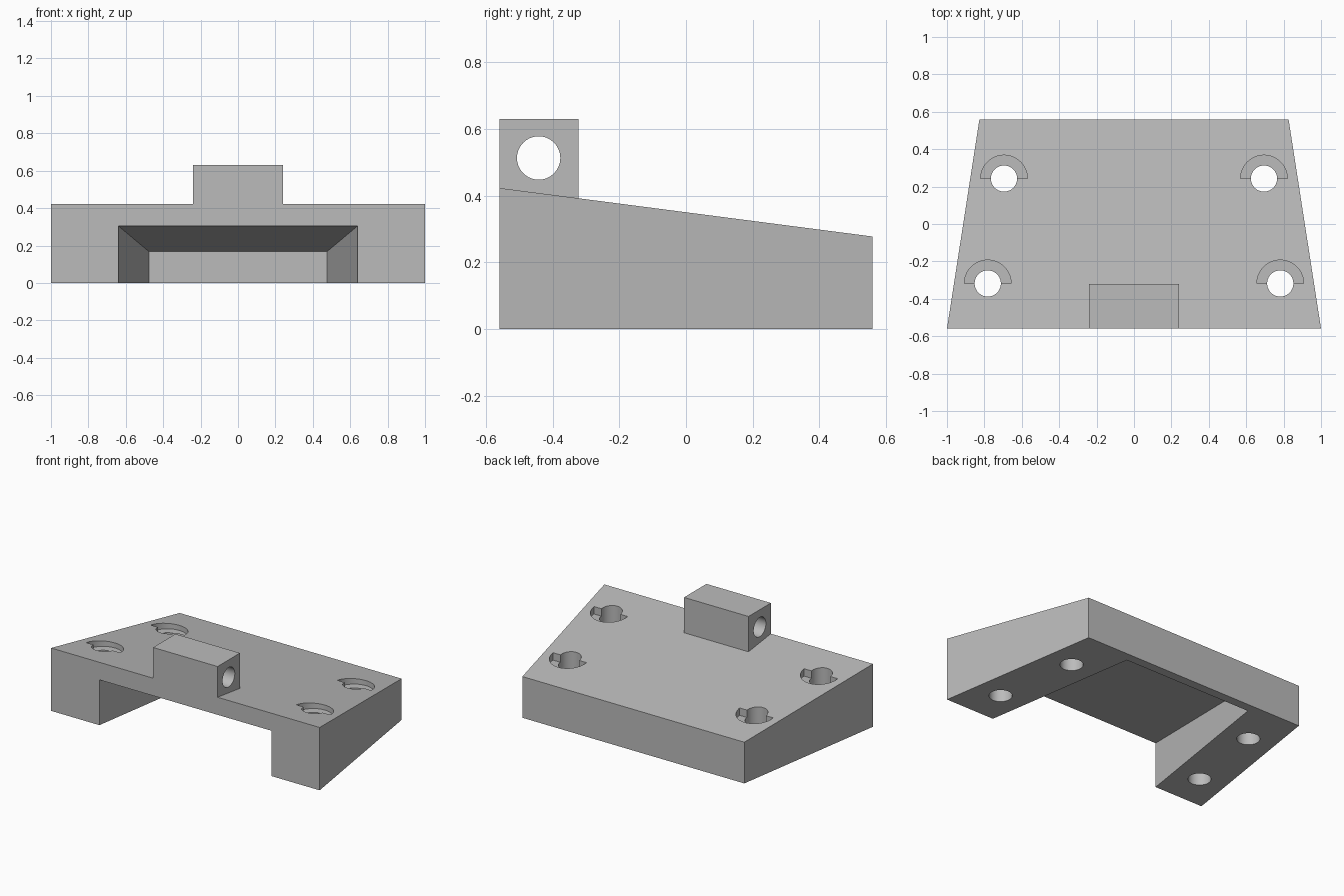
import bpy, bmesh, math
from mathutils import Matrix

default = bpy.data.objects.get("Cube")
if default:
    bpy.data.objects.remove(default, do_unlink=True)

FRONT, BACK = -0.56, 0.56
SLOPE = -0.13            # fall of the top face towards the back
SPLAY = -0.155           # narrowing of the sides towards the back
SEGMENTS = 64

grey = bpy.data.materials.new("plain_grey")
grey.use_nodes = True
grey.diffuse_color = (0.5, 0.5, 0.5, 1)
grey.node_tree.nodes["Principled BSDF"].inputs["Base Color"].default_value = (0.5, 0.5, 0.5, 1)


def make_object(name, bm):
    bmesh.ops.recalc_face_normals(bm, faces=bm.faces)
    mesh = bpy.data.meshes.new(name)
    bm.to_mesh(mesh)
    bm.free()
    mesh.materials.append(grey)
    obj = bpy.data.objects.new(name, mesh)
    bpy.context.collection.objects.link(obj)
    return obj


def wedge(name, y0, y1, half_width, bottom, top, slope=0.0, splay=0.0):
    """Block whose top and sides taper from the front plane to the back."""
    bm = bmesh.new()
    bmesh.ops.create_cube(bm, size=2)
    for v in bm.verts:
        y = y1 if v.co.y > 0 else y0
        run = y - FRONT
        x = math.copysign(half_width + splay * run, v.co.x)
        z = top + slope * run if v.co.z > 0 else bottom
        v.co = (x, y, z)
    return make_object(name, bm)


def cylinder(name, radius, length, matrix):
    bm = bmesh.new()
    bmesh.ops.create_cone(bm, cap_ends=True, segments=SEGMENTS, radius1=radius,
                          radius2=radius, depth=length, matrix=matrix)
    return make_object(name, bm)


def half_disc(name, x, y, radius, bottom, top):
    """Half cylinder on the back side of the given centre."""
    bm = bmesh.new()
    steps = SEGMENTS // 2
    ring = [bm.verts.new((x + radius * math.cos(math.pi * i / steps),
                          y + radius * math.sin(math.pi * i / steps), bottom))
            for i in range(steps + 1)]
    face = bm.faces.new(ring)
    extruded = bmesh.ops.extrude_face_region(bm, geom=[face])["geom"]
    for v in extruded:
        if isinstance(v, bmesh.types.BMVert):
            v.co.z = top
    return make_object(name, bm)


def combine(target, other, operation):
    other.hide_render = True
    mod = target.modifiers.new(operation.title(), "BOOLEAN")
    mod.object = other
    mod.operation = operation
    mod.solver = "EXACT"
    bpy.context.view_layer.objects.active = target
    bpy.ops.object.modifier_apply(modifier=mod.name)
    bpy.data.objects.remove(other, do_unlink=True)


# Sloped body with the upright lug on its front edge
body = wedge("mounting_base", FRONT, BACK, 1.0, 0.0, 0.423, SLOPE, SPLAY)
combine(body, wedge("pivot_lug", FRONT, -0.322, 0.24, 0.35, 0.63), "UNION")

# Open pocket in the underside, parallel to the outer faces
combine(body, wedge("pocket", FRONT - 0.1, 0.5, 0.64, -0.1, 0.305, SLOPE, SPLAY), "DIFFERENCE")

# Cross hole through the lug
across = Matrix.Translation((0, -0.442, 0.513)) @ Matrix.Rotation(math.pi / 2, 4, "Y")
combine(body, cylinder("pin_hole", 0.065, 1, across), "DIFFERENCE")

# Screw holes with half-round seats, mirrored on both sides
for x, y in ((0.695, 0.243), (0.782, -0.318)):
    seat = 0.423 + SLOPE * (y - FRONT) - 0.05
    for side in (-1, 1):
        place = Matrix.Translation((side * x, y, 0.3))
        combine(body, cylinder("screw_hole", 0.07, 1, place), "DIFFERENCE")
        combine(body, half_disc("screw_seat", side * x, y, 0.125, seat, 0.7), "DIFFERENCE")

# Smooth bores, crisp edges
bpy.ops.object.select_all(action="DESELECT")
body.select_set(True)
bpy.context.view_layer.objects.active = body
bpy.ops.object.shade_smooth_by_angle(angle=math.radians(30))
